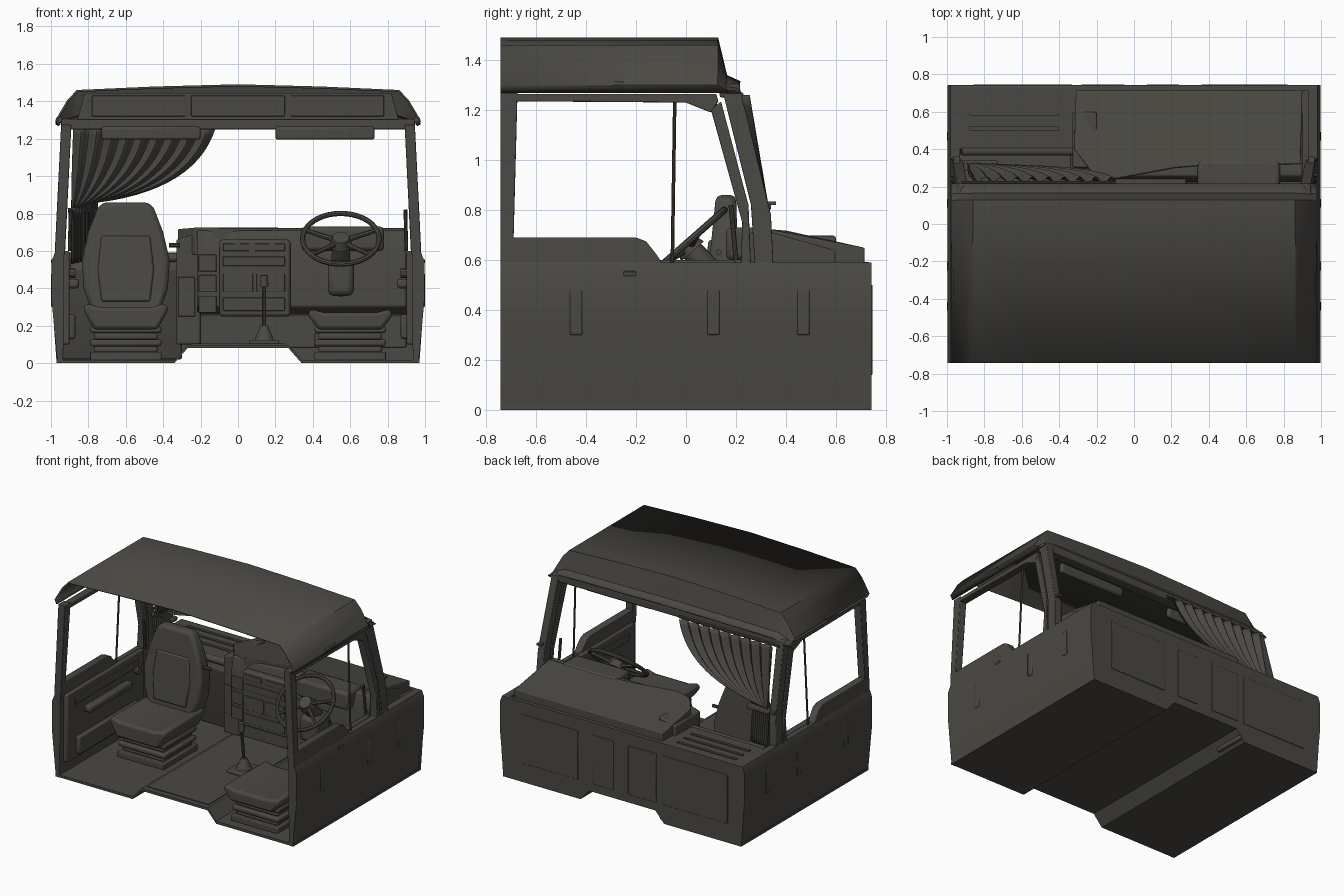
import bpy, bmesh, math
from mathutils import Vector, Matrix

if "Cube" in bpy.data.objects:
    bpy.data.objects.remove(bpy.data.objects["Cube"], do_unlink=True)

mat = bpy.data.materials.new("dark_warm_grey")
mat.use_nodes = True
COLOUR = (0.07, 0.065, 0.056, 1)
mat.diffuse_color = COLOUR
bsdf = mat.node_tree.nodes["Principled BSDF"]
bsdf.inputs["Base Color"].default_value = COLOUR
bsdf.inputs["Roughness"].default_value = 0.8


def finish(name, bm, bevel=0, mirror=False, closed=True, angle=35):
    if closed:
        bmesh.ops.recalc_face_normals(bm, faces=bm.faces)
    me = bpy.data.meshes.new(name)
    bm.to_mesh(me)
    bm.free()
    me.materials.append(mat)
    me.shade_smooth()
    me.set_sharp_from_angle(angle=math.radians(angle))
    ob = bpy.data.objects.new(name, me)
    bpy.context.scene.collection.objects.link(ob)
    if bevel:
        m = ob.modifiers.new("bevel", "BEVEL")
        m.width, m.segments, m.limit_method = bevel, 2, "ANGLE"
    if mirror:
        ob.modifiers.new("mirror", "MIRROR")
    return ob


def prism(name, pts, axis, a, b, bevel=0, mirror=False, move=None):
    """Extrude a 2D outline along an axis; move() may reshape each point."""
    def place(p, t):
        return {"x": (t, *p), "y": (p[0], t, p[1]), "z": (*p, t)}[axis]
    bm = bmesh.new()
    ends = []
    for t in (a, b):
        ends.append([bm.verts.new(place(p, t)) for p in pts])
        bm.faces.new(ends[-1])
    n = len(pts)
    for i in range(n):
        j = (i + 1) % n
        bm.faces.new((ends[0][i], ends[0][j], ends[1][j], ends[1][i]))
    if move:
        for v in bm.verts:
            v.co = move(v.co)
    return finish(name, bm, bevel, mirror)


def box(name, x0, x1, y0, y1, z0, z1, bevel=0, mirror=False, move=None):
    return prism(name, [(x0, y0), (x1, y0), (x1, y1), (x0, y1)], "z", z0, z1, bevel, mirror, move)


def rod(name, p, q, r1, r2=None, sides=10, mirror=False):
    p, q = Vector(p), Vector(q)
    d = q - p
    m = Matrix.Translation((p + q) / 2) @ d.to_track_quat("Z", "Y").to_matrix().to_4x4()
    bm = bmesh.new()
    bmesh.ops.create_cone(bm, cap_ends=True, segments=sides, radius1=r1,
                          radius2=r2 or r1, depth=d.length, matrix=m)
    return finish(name, bm, 0, mirror)


def grid(name, rows, thick=0):
    bm = bmesh.new()
    vs = [[bm.verts.new(p) for p in row] for row in rows]
    for r, s in zip(vs, vs[1:]):
        for i in range(len(r) - 1):
            bm.faces.new((r[i], r[i + 1], s[i + 1], s[i]))
    ob = finish(name, bm, closed=False)
    if thick:
        m = ob.modifiers.new("thickness", "SOLIDIFY")
        m.thickness, m.offset = thick, 0
    return ob


# Floor with raised centre tunnel, end wall and outer walls
floor = [(-.97, 0), (-.34, 0), (-.27, .08), (.27, .08), (.34, 0), (.97, 0)]
top = [(x, z + .018) for x, z in reversed(floor)]
prism("floor", floor + top, "y", -.74, .74)
prism("end_wall", floor + [(.995, .35), (.995, .55), (.975, .59),
                           (-.975, .59), (-.995, .55), (-.995, .35)], "y", .715, .742)
prism("side_wall", [(.965, 0), (.998, .35), (.998, .54), (.98, .59), (.93, .59), (.935, 0)],
      "y", -.742, .742, mirror=True)

# Pressed panels on the end wall and outer walls
for i, (x0, x1) in enumerate([(.36, .82), (.07, .24), (-.28, -.05), (-.86, -.33)]):
    box(f"end_panel_{i}", x0, x1, .738, .747, .14, .5, .004)
for y in (-.44, .11, .47):
    box("side_rib", .985, 1.0, y - .025, y + .025, .3, .48, .006, True)
box("door_handle", .97, 1.0, -.25, -.2, .535, .555, .004, True)


# Door frames and pillars, leaning inwards with height
def lean(co):
    return Vector((co.x - max(co.z - .59, 0) * .05, co.y, co.z))


def side_part(name, pts, x0=.925, x1=.98):
    return prism(name, pts, "x", x0, x1, .004, True, lean)


side_part("door_sill", [(-.742, .58), (-.09, .58), (-.12, .625), (-.16, .675), (-.2, .69), (-.742, .69)])
side_part("rear_pillar", [(-.742, .68), (-.69, .68), (-.675, 1.24), (-.675, 1.275), (-.742, 1.275)])
side_part("door_top_rail", [(-.7, 1.235), (0, 1.23), (.1, 1.19), (.13, 1.235), (.12, 1.265), (-.7, 1.265)])
side_part("door_front_post", [(.1, 1.2), (.14, 1.235), (.25, .82), (.26, .58), (.22, .58), (.225, .75)])
side_part("windscreen_pillar", [(.145, 1.28), (.215, 1.29), (.34, .78), (.35, .58), (.275, .58), (.26, .82)])
rod("window_divider", (.955, -.055, .58), (.93, -.045, 1.24), .007, mirror=True)
box("pillar_knob", .93, .965, .32, .36, .82, .835, mirror=True)

# Inner door trim
box("door_trim", .9, .94, -.7, .2, .1, .6, .01, True)
box("armrest", .85, .91, -.5, .0, .4, .45, .015, True)
box("door_pocket", .87, .91, -.6, .1, .13, .26, .012, True)
box("trim_slot", .892, .902, -.62, .12, .5, .55, .004, True)
rod("window_winder", (.9, .1, .48), (.87, .1, .48), .025, mirror=True)
rod("grab_handle", (.9, .2, .6), (.895, .18, .82), .01, mirror=True)

# Roof shell
half = [(.955, 1.272), (.97, 1.3), (.91, 1.4), (.86, 1.455), (.45, 1.473)]
arch = half + [(0, 1.485)] + [(-x, z) for x, z in reversed(half)]
sections = [(-.742, 1), (.125, 1), (.16, .3), (.215, .18)]
grid("roof", [[(x, y, 1.272 + (z - 1.272) * k) for x, z in arch] for y, k in sections], .012)
box("windscreen_header", -.945, .945, .135, .215, 1.25, 1.305, .008)
prism("overhead_locker", [(-.86, 1.3), (.86, 1.3), (.82, 1.445), (-.82, 1.445)], "y", .07, .12, .006)
for x in (-.53, 0, .53):
    box("locker_door", x - .25, x + .25, .064, .072, 1.32, 1.43, .003)
box("roof_grip", .94, .972, -.4, -.25, 1.285, 1.315, .006, True)
box("sun_visor", .2, .73, .09, .125, 1.195, 1.265, .012, True)

# Shelf beside the dash
prism("shelf", [(.4, .585), (.74, .592), (.74, .02), (.5, .02), (.37, .5)], "x", -.94, -.3, .01)
rod("shelf_roll", (-.92, .39, .565), (-.32, .39, .565), .025, sides=16)
for y in (.5, .58, .66):
    box("shelf_ridge", -.88, -.4, y, y + .02, .588, .597)

# Dash cover with sloping top, and dash body
plan = [(-.31, .715), (.9, .715), (.89, .32), (.4, .315), (.22, .3),
        (-.1, .24), (-.23, .28), (-.32, .4)]
prism("dash_cover", plan, "z", .58, .73, .006,
      move=lambda c: Vector((c.x, c.y, min(.725, .73 - .222 * (c.y - .35)))) if c.z > .6 else c)
prism("dash_body", [(.255, .71), (.225, .6), (.23, .3), (.33, .26), (.33, .08),
                    (.6, .08), (.6, .64), (.34, .71)], "x", -.22, .9, .01)
prism("dash_corner", [(-.33, .1), (-.33, .66), (-.2, .7), (-.2, .1)], "y", .3, .6, .01)
box("centre_console", -.1, .28, .19, .25, .25, .66, .015)
box("instrument_hood", .34, .78, .16, .34, .6, .73, .02)
for x0, x1, z0, z1 in [(-.08, .06, .6, .64), (.09, .25, .6, .64), (-.08, .25, .52, .57),
                       (-.08, .08, .38, .48), (.1, .25, .38, .48), (-.08, .25, .28, .35)]:
    box("console_plate", x0, x1, .183, .191, z0, z1, .003)
for z in (.27, .38, .49):
    box("dash_plate", -.21, -.115, .219, .232, z, z + .09, .003)
box("glove_panel", -.32, -.23, .293, .301, .25, .46, .003)

# Steering wheel and column
hub = Vector((.55, -.0, .665))
axis = Vector((0, -.66, .75)).normalized()
turn = axis.to_track_quat("Z", "Y").to_matrix().to_4x4()
R, r = .205, .014
ring = []
for i in range(41):
    a = math.tau * i / 40
    ring.append([hub + turn.to_3x3() @ Vector(((R + r * math.cos(b)) * math.cos(a),
                 (R + r * math.cos(b)) * math.sin(a), r * math.sin(b)))
                 for b in (math.tau * k / 8 for k in range(9))])
grid("steering_wheel", ring)
for a in (20, 160, 220, 320):
    a = math.radians(a)
    out = turn.to_3x3() @ Vector((math.cos(a) * R, math.sin(a) * R, 0))
    rod("wheel_spoke", hub - axis * .02, hub + out, .016, .011, 8)
rod("wheel_hub", hub - axis * .04, hub + axis * .01, .06, .045, 16)
rod("steering_column", hub - axis * .03, hub - axis * .36, .045, .06, 12)
box("column_shroud", .48, .62, .02, .2, .36, .55, .03)
for x in (.44, .55, .66):
    rod("pedal_arm", (x, .34, .3), (x, .22, .12), .01)
    box("pedal", x - .03, x + .03, .2, .22, .08, .16, .005)

# Gear lever and floor mat
box("floor_mat", -.25, .25, -.7, .32, .097, .104)
box("lever_plate", .06, .22, -.22, -.04, .1, .125, .008)
rod("lever_boot", (.14, -.13, .12), (.14, -.13, .2), .055, .02, 14)
rod("gear_lever", (.14, -.13, .18), (.14, -.16, .43), .011)
rod("lever_knob", (.14, -.157, .41), (.14, -.163, .47), .024, .018, 12)


# Seats on bellows bases; the cushion tapers towards its lower face
def seat_base(x, y, top):
    box("seat_rails", x - .19, x + .19, y - .2, y + .2, .015, .06, .006)
    for i in range(4):
        w = .19 if i % 2 else .17
        z = .055 + i * .035
        box("seat_bellows", x - w, x + w, y - w, y + w, z, z + .036, .012)
    prism("seat_cushion", [(x - .17, .18), (x + .17, .18), (x + .23, top - .03), (x + .21, top),
          (x + .14, top - .02), (x - .14, top - .02), (x - .21, top), (x - .23, top - .03)],
          "y", y - .24, y + .24, .02)


seat_base(-.6, -.08, .32)
seat_base(.6, -.47, .29)


def recline(co):
    k = (co.z - .27) / .59
    front = co.y < .1
    return Vector((co.x - .6, (.06 + .06 * k) if front else (.22 - .02 * k), co.z))


outline = [(.18, .27), (.225, .4), (.235, .55), (.2, .7), (.15, .83), (.12, .86)]
prism("seat_back", outline + [(-x, z) for x, z in reversed(outline)], "y", .05, .2, .022, move=recline)
pad = [(.13, .33), (.15, .5), (.13, .68), (-.13, .68), (-.15, .5), (-.13, .33)]
prism("seat_back_pad", pad, "y", .05, .2, .01,
      move=lambda c: recline(c) - Vector((0, .012, 0)))
rod("seat_arm", (-.37, .13, .63), (-.31, .13, .63), .012)

# Gathered curtain: pleats sweep to a tie, then hang as a tail
rows = []
for j in range(21):
    t = min(j / 14, 1)
    tail = max(j - 14, 0) / 6
    row = []
    for i in range(73):
        u = i / 72
        x = (1 - t) ** 2 * (-.88 + .76 * u) + 2 * t * (1 - t) * (-.89 + .67 * u) + t * t * (-.89 + .14 * u)
        z = (1 - t) ** 2 * 1.26 + 2 * t * (1 - t) * (1.02 - .09 * u) + t * t * (.83 + .03 * u) - tail * .3
        y = .235 + (1.26 - z) * (.17 if not tail else .1) + .018 * math.cos(u * math.tau * 9)
        row.append((x, y, z))
    rows.append(row)
grid("curtain", rows, .004)
box("curtain_tie", -.91, -.73, .285, .34, .8, .83, .006)
rod("curtain_rail", (-.92, .22, 1.262), (-.1, .22, 1.262), .01)
